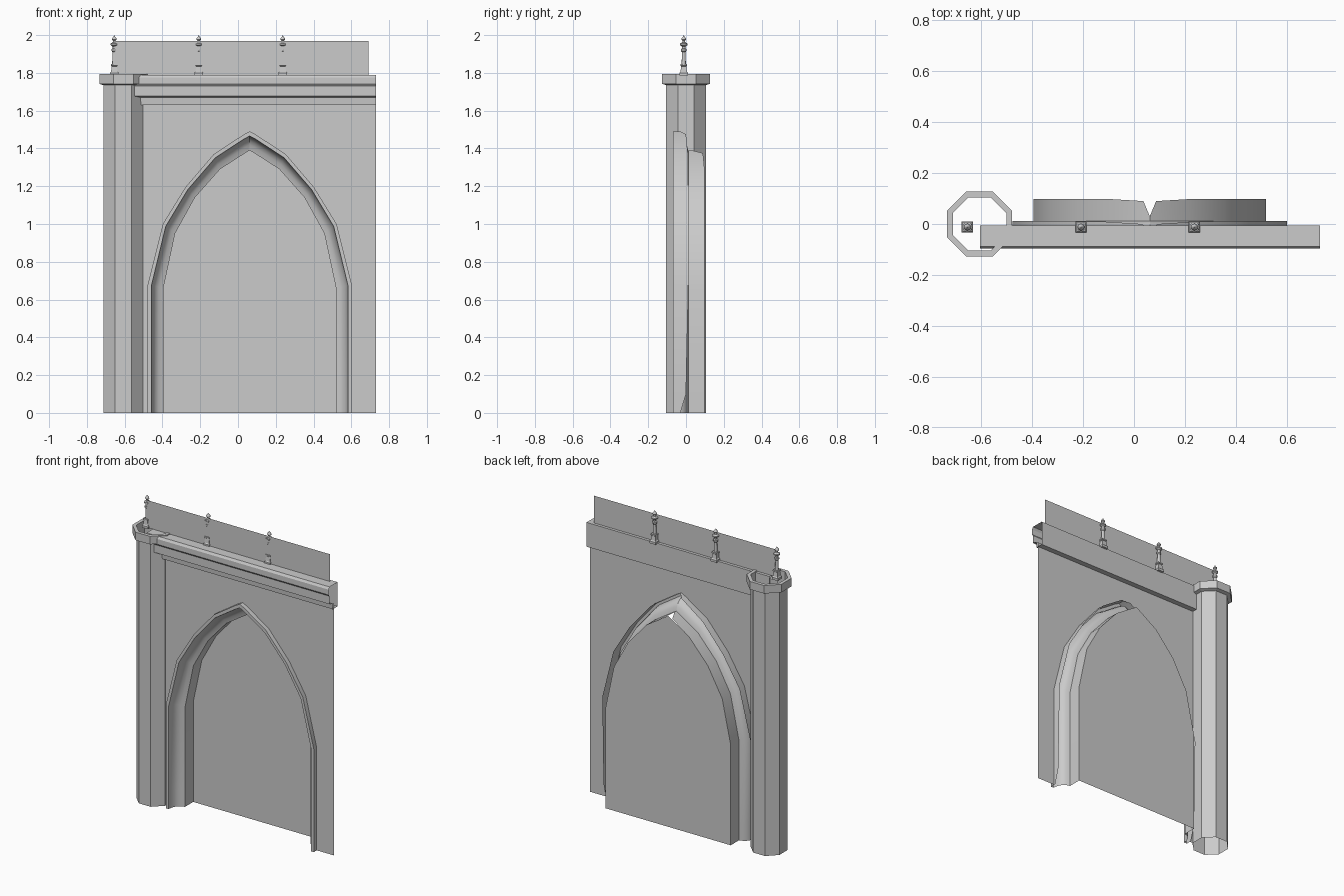
import bpy, math

if "Cube" in bpy.data.objects:
    bpy.data.objects.remove(bpy.data.objects["Cube"])

def mesh(name, verts, faces, smooth=None):
    me = bpy.data.meshes.new(name)
    me.from_pydata(verts, [], faces)
    ob = bpy.data.objects.new(name, me)
    bpy.context.collection.objects.link(ob)
    if smooth:
        bpy.ops.object.select_all(action='DESELECT')
        ob.select_set(True)
        bpy.context.view_layer.objects.active = ob
        bpy.ops.object.shade_smooth_by_angle(angle=math.radians(smooth))
    return ob

def grid_faces(rows, cols):
    return [(r * cols + c, r * cols + c + 1, (r + 1) * cols + c + 1, (r + 1) * cols + c)
            for r in range(rows - 1) for c in range(cols - 1)]

def lathe(name, profile, n, x, y, turn, smooth=None):
    """Revolve (apothem, z) points into an n-sided open shell."""
    k = 1 / math.cos(math.pi / n)
    verts = [(x + r * k * math.cos(turn + 2 * math.pi * i / n),
              y + r * k * math.sin(turn + 2 * math.pi * i / n), z)
             for r, z in profile for i in range(n)]
    faces = [(j * n + i, j * n + (i + 1) % n, (j + 1) * n + (i + 1) % n, (j + 1) * n + i)
             for j in range(len(profile) - 1) for i in range(n)]
    return mesh(name, verts, faces, smooth)

# Octagonal corner column, open at both ends, with a projecting cap
lathe("column_shaft", [(.105, 0), (.105, 1.74)], 8, -.607, 0, math.pi / 8)
lathe("column_cap", [(.105, 1.735), (.127, 1.742), (.127, 1.795), (.105, 1.795), (.105, 1.735)],
      8, -.607, 0, math.pi / 8)

# Right half of the pointed arch, as offsets from its centre line
CX, WALL_Y = .062, -.04
outer = [(.54, 0), (.54, .1), (.54, .68), (.46, 1.0), (.34, 1.195), (.19, 1.37), (.03, 1.475), (0, 1.49)]
inner = [(.457, 0), (.457, .1), (.457, .66), (.395, .95), (.29, 1.14), (.157, 1.29), (.025, 1.375), (0, 1.39)]
outer_back = [-.03, 0, .012, .012, .012, .01, 0, -.03]
inner_back = [.098] * 6 + [.09, .03]

# Arch moulding: flat fillet, cavetto hollow, deep jamb
section = [(0, None), (0, -.07), (.24, -.07), (.27, -.05), (.36, -.025), (.5, -.008),
           (.7, .004), (1, .012), (1, None)]
for side, name in ((-1, "arch_moulding_left"), (1, "arch_moulding_right")):
    verts = []
    for i, (o, n) in enumerate(zip(outer, inner)):
        for t, y in section:
            if y is None:
                y = outer_back[i] if t == 0 else inner_back[i]
            verts.append((CX + side * (o[0] + (n[0] - o[0]) * t), y, o[1] + (n[1] - o[1]) * t))
    faces = grid_faces(len(outer), len(section))
    if side < 0:
        faces = [f[::-1] for f in faces]
    mesh(name, verts, faces, 32)

# Recessed panel filling the arch
pts = [(CX + x, .098, z) for x, z in inner] + [(CX - x, .098, z) for x, z in inner[-2::-1]]
mesh("arch_panel", pts, [tuple(range(len(pts)))])

# Thin wall sheet around the arch opening, in two halves
for side, edge, name in ((-1, -.505, "wall_left"), (1, .73, "wall_right")):
    pts = [(CX + side * x, WALL_Y, z) for x, z in outer]
    pts += [(CX, WALL_Y, 1.66), (edge, WALL_Y, 1.66), (edge, WALL_Y, 0)]
    if side > 0:
        pts.reverse()
    mesh(name, pts, [tuple(range(len(pts)))])

# Stepped cornice, open ended
prof = [(-.005, 1.63), (-.055, 1.63), (-.058, 1.67), (-.09, 1.677), (-.09, 1.73),
        (-.097, 1.74), (-.097, 1.775), (-.088, 1.79), (-.005, 1.79), (-.005, 1.63)]
mesh("cornice", [(x, y, z) for x in (-.605, .73) for y, z in prof], grid_faces(2, len(prof)))

# Parapet sheet
mesh("parapet", [(-.655, -.024, 1.79), (.69, -.024, 1.79), (.69, -.024, 1.97), (-.655, -.024, 1.97)],
     [(0, 1, 2, 3)])

# Finial posts along the parapet
turned = [(.011, 1.84), (.009, 1.91), (.014, 1.916), (.014, 1.926), (.008, 1.93), (.009, 1.94),
          (.019, 1.947), (.019, 1.955), (.008, 1.961), (.007, 1.97), (.013, 1.976),
          (.011, 1.984), (.004, 1.992), (0, 2.0)]
for i, x in enumerate((-.655, -.208, .237)):
    lathe(f"finial_base_{i + 1}", [(0, 1.785), (.022, 1.785), (.022, 1.8), (.017, 1.806), (.014, 1.835),
                                   (.018, 1.838), (.018, 1.846), (0, 1.846)], 4, x, -.012, math.pi / 4)
    lathe(f"finial_post_{i + 1}", turned, 12, x, -.012, 0, 35)
